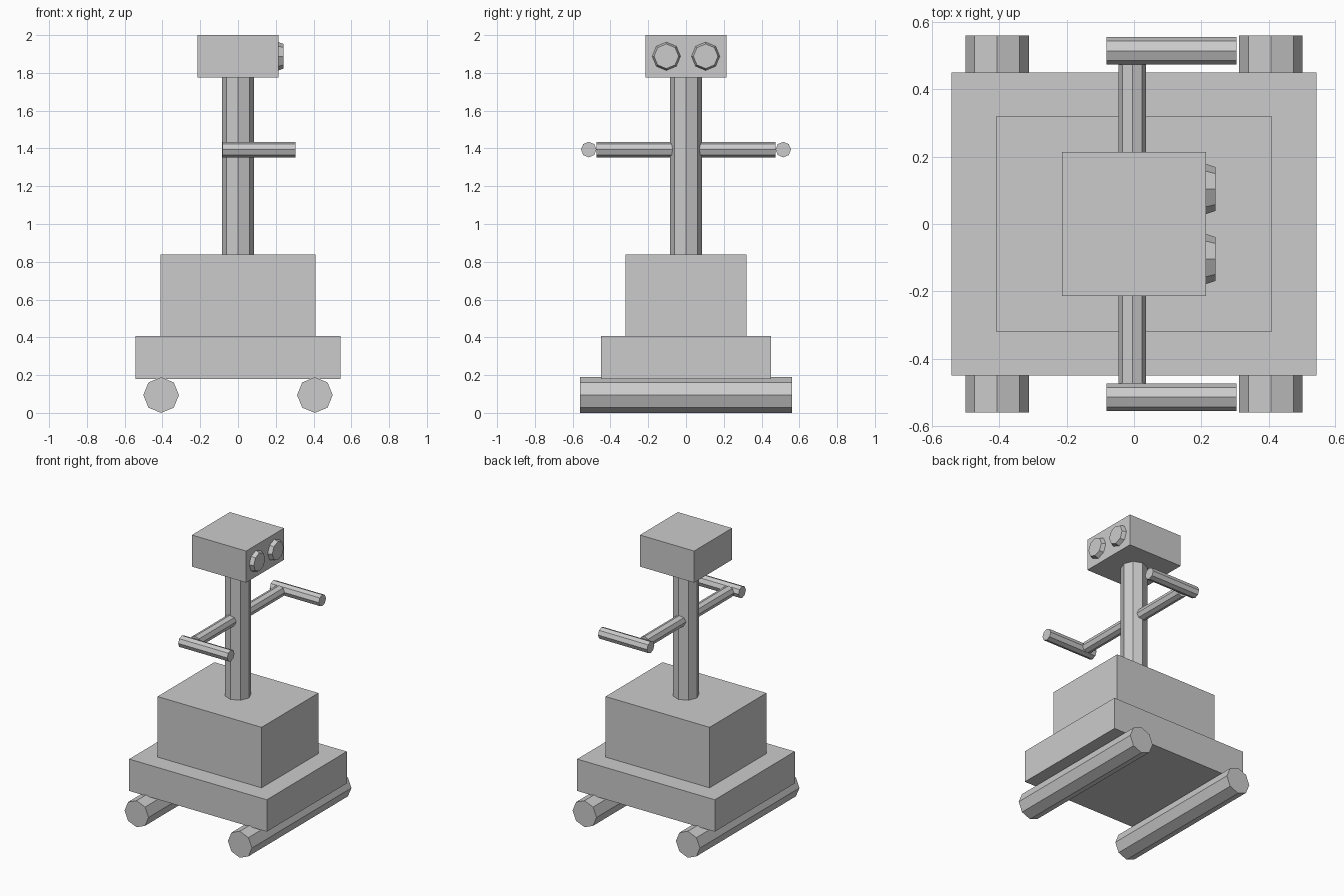
import bpy
from math import pi

if "Cube" in bpy.data.objects:
    bpy.data.objects.remove(bpy.data.objects["Cube"])


def box(name, sx, sy, z0, z1):
    bpy.ops.mesh.primitive_cube_add(size=1, location=(0, 0, (z0 + z1) / 2))
    ob = bpy.context.object
    ob.name = name
    ob.scale = (sx, sy, z1 - z0)
    bpy.ops.object.transform_apply(location=False, rotation=False, scale=True)
    return ob


def rod(name, r, start, end, axis, r_end=None):
    """Eight-sided rod along +axis, with corners on the principal axes."""
    mid = [(a + b) / 2 for a, b in zip(start, end)]
    i = "xyz".index(axis)
    rot = {"x": (0, pi / 2, 0), "y": (-pi / 2, 0, 0), "z": (0, 0, 0)}[axis]
    bpy.ops.mesh.primitive_cone_add(
        vertices=8, radius1=r, radius2=r if r_end is None else r_end,
        depth=end[i] - start[i], location=mid, rotation=rot)
    bpy.context.object.name = name


# Stacked body boxes and head
box("base", 1.084, 0.90, 0.18, 0.407)
box("body", 0.82, 0.64, 0.407, 0.838)
box("head", 0.427, 0.427, 1.775, 2.0)

# Neck column
rod("neck", 0.086, (0, 0, 0.838), (0, 0, 1.775), "z")

# Rollers under the base
for s, label in ((-1, "left"), (1, "right")):
    x = s * 0.407
    rod(f"{label}_roller", 0.0945, (x, -0.56, 0.0945), (x, 0.56, 0.0945), "y")

# Arms: crossbar through the neck, forearms pointing to +x
ARM_Z, ARM_R = 1.394, 0.041
rod("upper_arms", ARM_R, (-0.005, -0.474, ARM_Z), (-0.005, 0.474, ARM_Z), "y")
for s, label in ((-1, "near"), (1, "far")):
    y = s * 0.515
    rod(f"{label}_forearm", ARM_R, (-0.082, y, ARM_Z), (0.304, y, ARM_Z), "x")
    # Tapered eye on the +x face of the head
    y = s * 0.104
    rod(f"{label}_eye", 0.075, (0.2135, y, 1.888), (0.242, y, 1.888), "x", 0.065)
